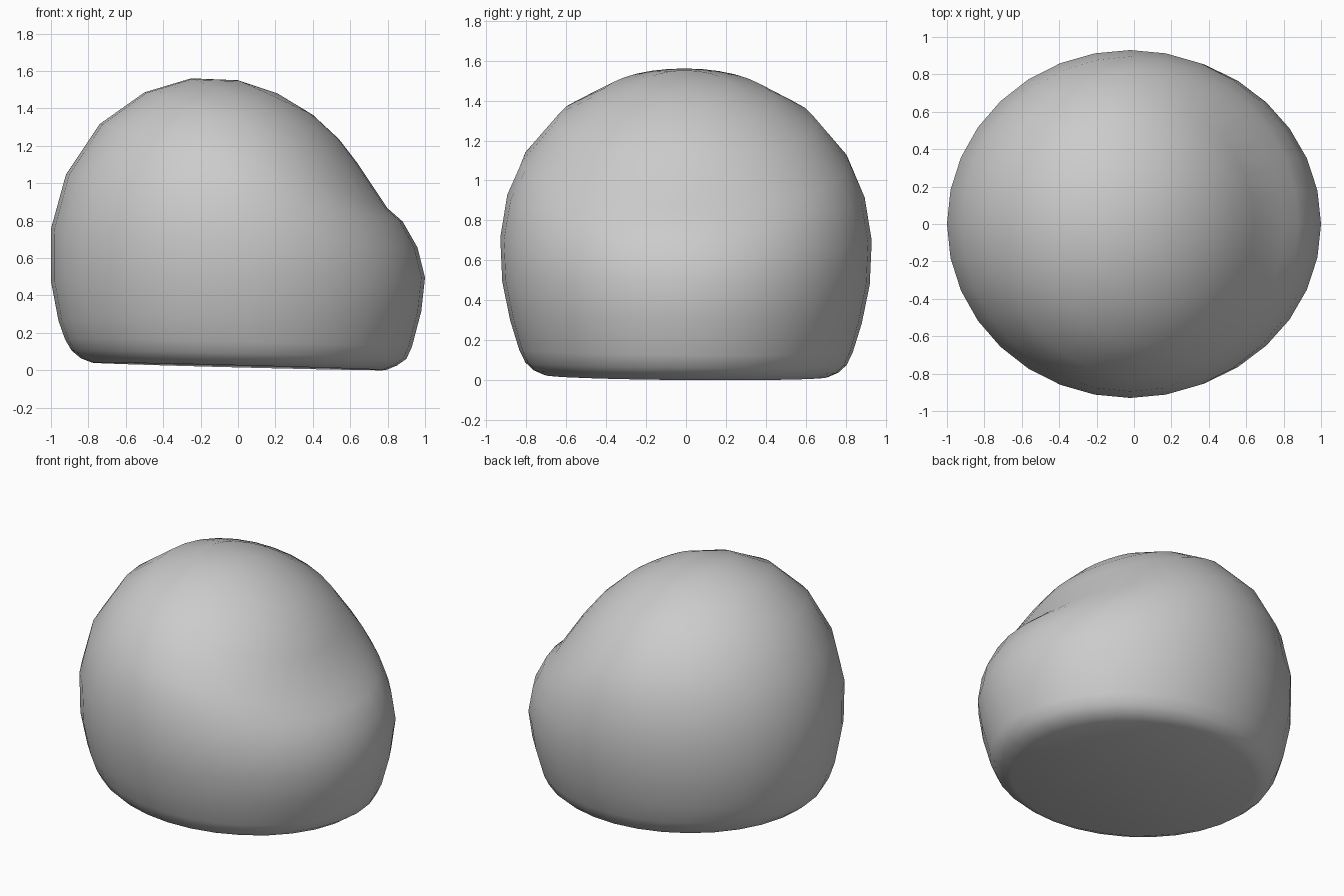
import bpy, bmesh, math

if "Cube" in bpy.data.objects:
    bpy.data.objects.remove(bpy.data.objects["Cube"])

SEGMENTS = 32

# Tilted oval rings: left x, left z, right x, right z, half depth in y
RINGS = [
    (-0.78, 0.045, 0.79, 0.005, 0.71),
    (-0.84, 0.068, 0.85, 0.030, 0.765),
    (-0.89, 0.110, 0.90, 0.065, 0.805),
    (-0.925, 0.170, 0.93, 0.130, 0.835),
    (-0.96, 0.270, 0.98, 0.320, 0.88),
    (-1.00, 0.480, 1.00, 0.500, 0.92),
    (-1.00, 0.760, 0.96, 0.660, 0.93),
    (-0.92, 1.050, 0.88, 0.800, 0.895),
    (-0.74, 1.320, 0.80, 0.870, 0.82),
    (-0.50, 1.490, 0.64, 1.110, 0.645),
    (-0.25, 1.565, 0.54, 1.240, 0.44),
    (0.00, 1.555, 0.40, 1.370, 0.23),
]
TOP = (0.21, 0.0, 1.485)

bm = bmesh.new()


def add_ring(xl, zl, xr, zr, depth):
    ring = []
    for i in range(SEGMENTS):
        a = 2 * math.pi * i / SEGMENTS
        t = (1 + math.cos(a)) / 2
        y = depth * math.sin(a)
        ring.append(bm.verts.new((xl + (xr - xl) * t, y, zl + (zr - zl) * t - 0.008 * y)))
    return ring


# Stack the rings and bridge them
rings = [add_ring(*r) for r in RINGS]
for low, high in zip(rings, rings[1:]):
    for i in range(SEGMENTS):
        j = (i + 1) % SEGMENTS
        bm.faces.new((low[i], low[j], high[j], high[i]))

# Close the crown with a fan and the base with a flat cap
top = bm.verts.new(TOP)
for i in range(SEGMENTS):
    bm.faces.new((rings[-1][i], rings[-1][(i + 1) % SEGMENTS], top))
bm.faces.new(list(reversed(rings[0])))

# Rest the lowest point on the ground
lowest = min(v.co.z for v in bm.verts)
for v in bm.verts:
    v.co.z -= lowest
for f in bm.faces:
    f.smooth = True
bmesh.ops.recalc_face_normals(bm, faces=bm.faces)

mesh = bpy.data.meshes.new("rounded_boulder")
bm.to_mesh(mesh)
bm.free()
boulder = bpy.data.objects.new("rounded_boulder", mesh)
bpy.context.collection.objects.link(boulder)
